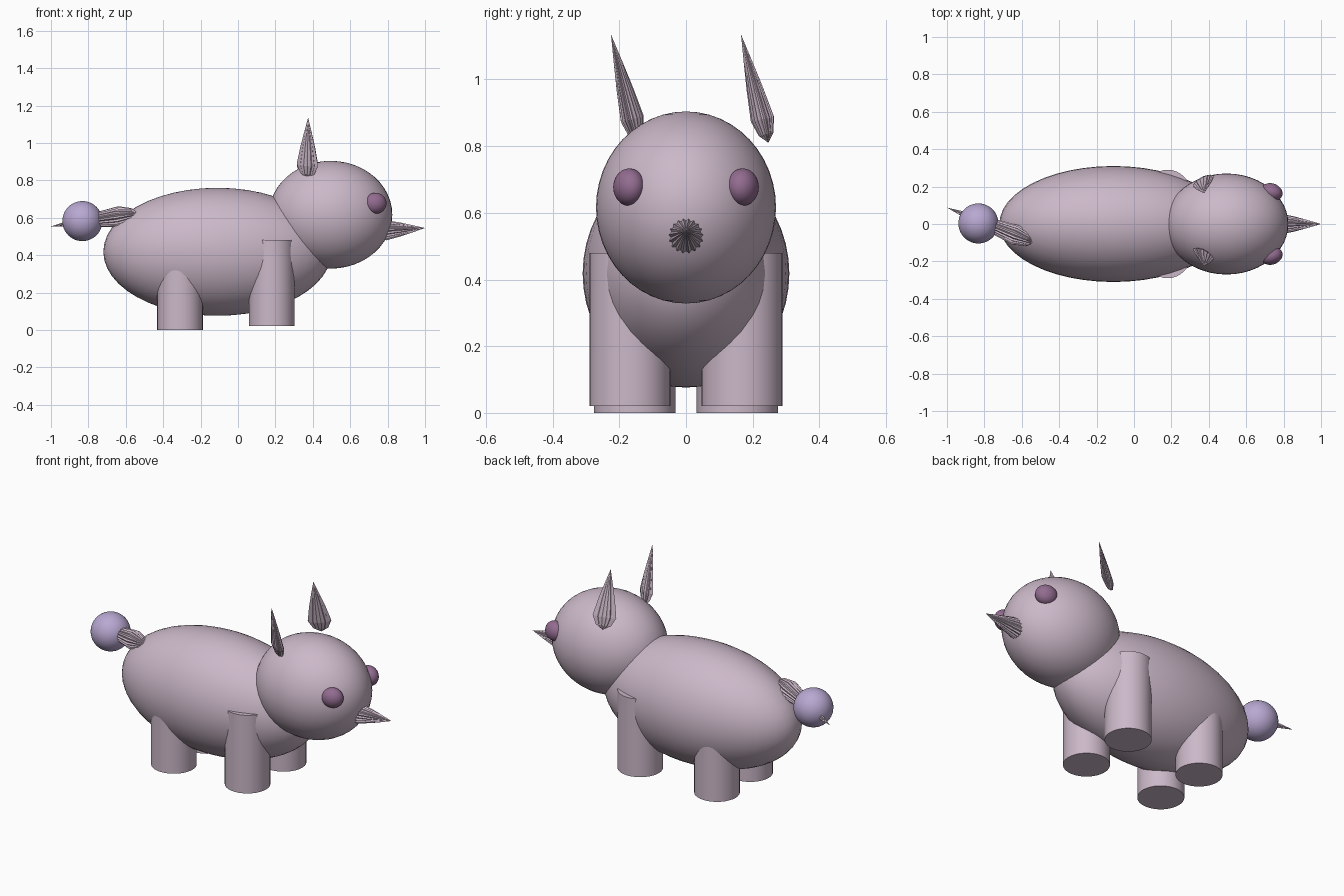
import bpy
import bmesh
import math
from mathutils import Matrix, Vector

if "Cube" in bpy.data.objects:
    bpy.data.objects.remove(bpy.data.objects["Cube"], do_unlink=True)


def material(name, rgb):
    mat = bpy.data.materials.new(name)
    mat.use_nodes = True
    mat.diffuse_color = (*rgb, 1)
    mat.node_tree.nodes["Principled BSDF"].inputs["Base Color"].default_value = (*rgb, 1)
    return mat


pink = material("pale pink", (0.60, 0.48, 0.58))
plum = material("plum", (0.29, 0.15, 0.28))
lilac = material("lilac", (0.48, 0.39, 0.64))


def finish(name, bm, mat, smooth=True):
    bmesh.ops.recalc_face_normals(bm, faces=bm.faces)
    for face in bm.faces:
        face.smooth = smooth
    mesh = bpy.data.meshes.new(name)
    bm.to_mesh(mesh)
    bm.free()
    mesh.materials.append(mat)
    obj = bpy.data.objects.new(name, mesh)
    bpy.context.collection.objects.link(obj)
    return obj


def ellipsoid(name, centre, radii, mat, turn=0.0):
    bm = bmesh.new()
    bmesh.ops.create_uvsphere(bm, u_segments=48, v_segments=24, radius=1)
    place = Matrix.Translation(centre) @ Matrix.Rotation(turn, 4, "Z") @ Matrix.Diagonal((*radii, 1))
    bm.transform(place)
    return finish(name, bm, mat)


def leg(name, x, y, bottom, top, radius):
    bm = bmesh.new()
    bmesh.ops.create_cone(bm, cap_ends=True, segments=32, radius1=radius,
                          radius2=radius, depth=top - bottom)
    bm.transform(Matrix.Translation((x, y, (bottom + top) / 2)))
    obj = finish(name, bm, pink)
    bpy.ops.object.select_all(action="DESELECT")
    obj.select_set(True)
    bpy.context.view_layer.objects.active = obj
    bpy.ops.object.shade_smooth_by_angle(angle=math.radians(40))


PROFILE = [(0.08, 0.65), (0.22, 1.0), (0.5, 0.7), (0.75, 0.36)]


def fluted_spike(name, base, tip, wide, thin, side, ridges=18):
    """Ridged teardrop from base to tip, its broad axis along side."""
    base, tip, side = Vector(base), Vector(tip), Vector(side)
    axis = (tip - base).normalized()
    u = (side - axis * side.dot(axis)).normalized()
    v = axis.cross(u)
    count = ridges * 2
    bm = bmesh.new()
    rings = []
    for t, r in PROFILE:
        ring = []
        for i in range(count):
            a = math.tau * i / count
            k = r * (1.0 if i % 2 == 0 else 0.86)
            ring.append(bm.verts.new(base.lerp(tip, t) + u * (wide * k * math.cos(a))
                                     + v * (thin * k * math.sin(a))))
        rings.append(ring)
    start, end = bm.verts.new(base), bm.verts.new(tip)
    for i in range(count):
        j = (i + 1) % count
        bm.faces.new((start, rings[0][j], rings[0][i]))
        for low, high in zip(rings, rings[1:]):
            bm.faces.new((low[i], low[j], high[j], high[i]))
        bm.faces.new((rings[-1][i], rings[-1][j], end))
    return finish(name, bm, pink, smooth=False)


# Body and head
ellipsoid("body", (-0.11, 0, 0.418), (0.61, 0.31, 0.342), pink)
ellipsoid("head", (0.495, 0, 0.616), (0.33, 0.27, 0.288), pink)

# Paired parts; both ears lean the same way
for label, s in (("left", 1), ("right", -1)):
    leg("front_leg_" + label, 0.18, s * 0.168, 0.02, 0.48, 0.122)
    leg("back_leg_" + label, -0.31, s * 0.154, 0.0, 0.46, 0.122)
    ellipsoid("eye_" + label, (0.735, s * 0.17, 0.677), (0.06, 0.047, 0.056), plum, s * -0.3)
    mid = s * 0.195
    fluted_spike("ear_" + label, (0.37, mid + 0.052, 0.81), (0.375, mid - 0.03, 1.135),
                 0.064, 0.022, (math.cos(0.5), s * math.sin(0.5), 0))

# Snout, tail and the ball on the tail
fluted_spike("snout", (0.73, 0, 0.53), (1.0, 0, 0.545), 0.055, 0.055, (0, 1, 0))
fluted_spike("tail", (-0.53, -0.1, 0.622), (-1.0, 0.088, 0.554), 0.055, 0.055, (0, 0, 1))
ellipsoid("tail_ball", (-0.832, 0.003, 0.582), (0.107, 0.107, 0.107), lilac)
